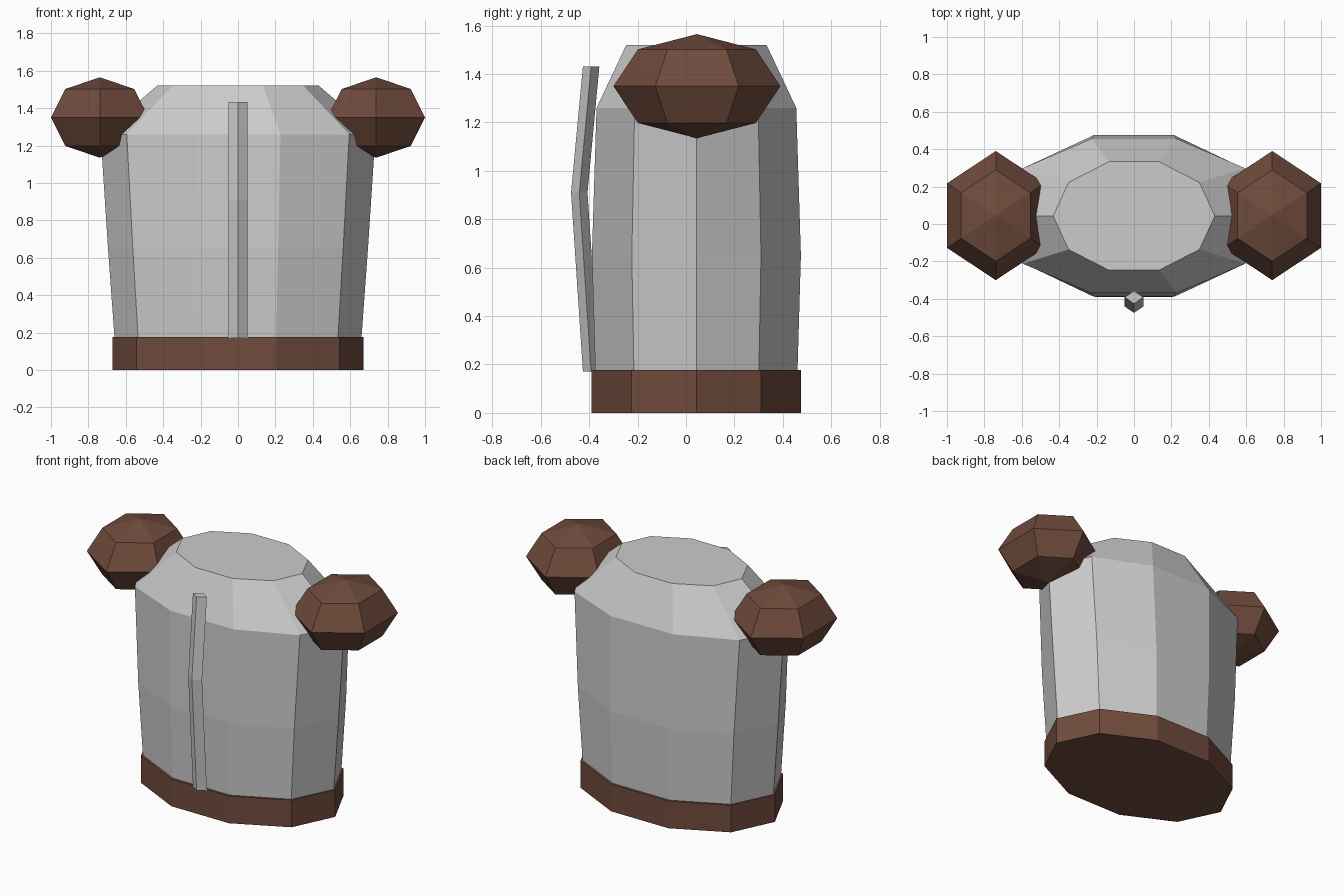
import bpy, bmesh
from math import sin, cos, pi

if "Cube" in bpy.data.objects:
    bpy.data.objects.remove(bpy.data.objects["Cube"])

brown = bpy.data.materials.new("brown_leather")
brown.diffuse_color = (0.16, 0.07, 0.045, 1)
brown.use_nodes = True
brown.node_tree.nodes["Principled BSDF"].inputs["Base Color"].default_value = brown.diffuse_color


def loft(name, rings, sides, mat=None, start=0.0):
    """Stack of elliptical rings (cx, cy, z, rx, ry), capped; zero radius makes a pole."""
    bm = bmesh.new()
    loops = []
    for cx, cy, z, rx, ry in rings:
        loops.append([bm.verts.new((cx + rx * cos(start + 2 * pi * i / sides),
                                    cy + ry * sin(start + 2 * pi * i / sides), z))
                      for i in range(sides)])
    for a, b in zip(loops, loops[1:]):
        for i in range(sides):
            j = (i + 1) % sides
            bm.faces.new((a[i], a[j], b[j], b[i]))
    for loop, ring in ((loops[0], rings[0]), (loops[-1], rings[-1])):
        if ring[3] > 0:
            bm.faces.new(loop)
    bmesh.ops.remove_doubles(bm, verts=bm.verts, dist=1e-5)
    bmesh.ops.recalc_face_normals(bm, faces=bm.faces)
    mesh = bpy.data.meshes.new(name)
    bm.to_mesh(mesh)
    bm.free()
    obj = bpy.data.objects.new(name, mesh)
    bpy.context.collection.objects.link(obj)
    if mat:
        mesh.materials.append(mat)
    return obj


CY = 0.043  # depth centre of the body

# Jacket body with sloping shoulders
loft("jacket_body", [(0, CY, 0.10, 0.655, 0.437),
                     (0, CY, 0.65, 0.695, 0.454),
                     (0, CY, 1.26, 0.735, 0.434),
                     (0, CY, 1.52, 0.432, 0.305)], 10)

# Waistband
loft("waistband", [(0, CY, 0.0, 0.67, 0.455),
                   (0, CY, 0.177, 0.67, 0.455)], 10, brown)

# Bowed diamond-section front strip
loft("front_strip", [(0, -0.392, 0.172, 0.05, 0.034),
                     (0, -0.441, 0.91, 0.05, 0.034),
                     (0, -0.392, 1.432, 0.05, 0.034)], 4)

# Faceted shoulder pads, with a corner facing front and back
k = 0.5 ** 0.5
for side, label in ((-1, "left"), (1, "right")):
    rings = [(side * 0.739, CY + 0.002, 1.35 + 0.215 * h, 0.3015 * r, 0.345 * r)
             for h, r in ((-1, 0), (-k, k), (0, 1), (k, k), (1, 0))]
    loft(label + "_shoulder_pad", rings, 6, brown, pi / 6)
